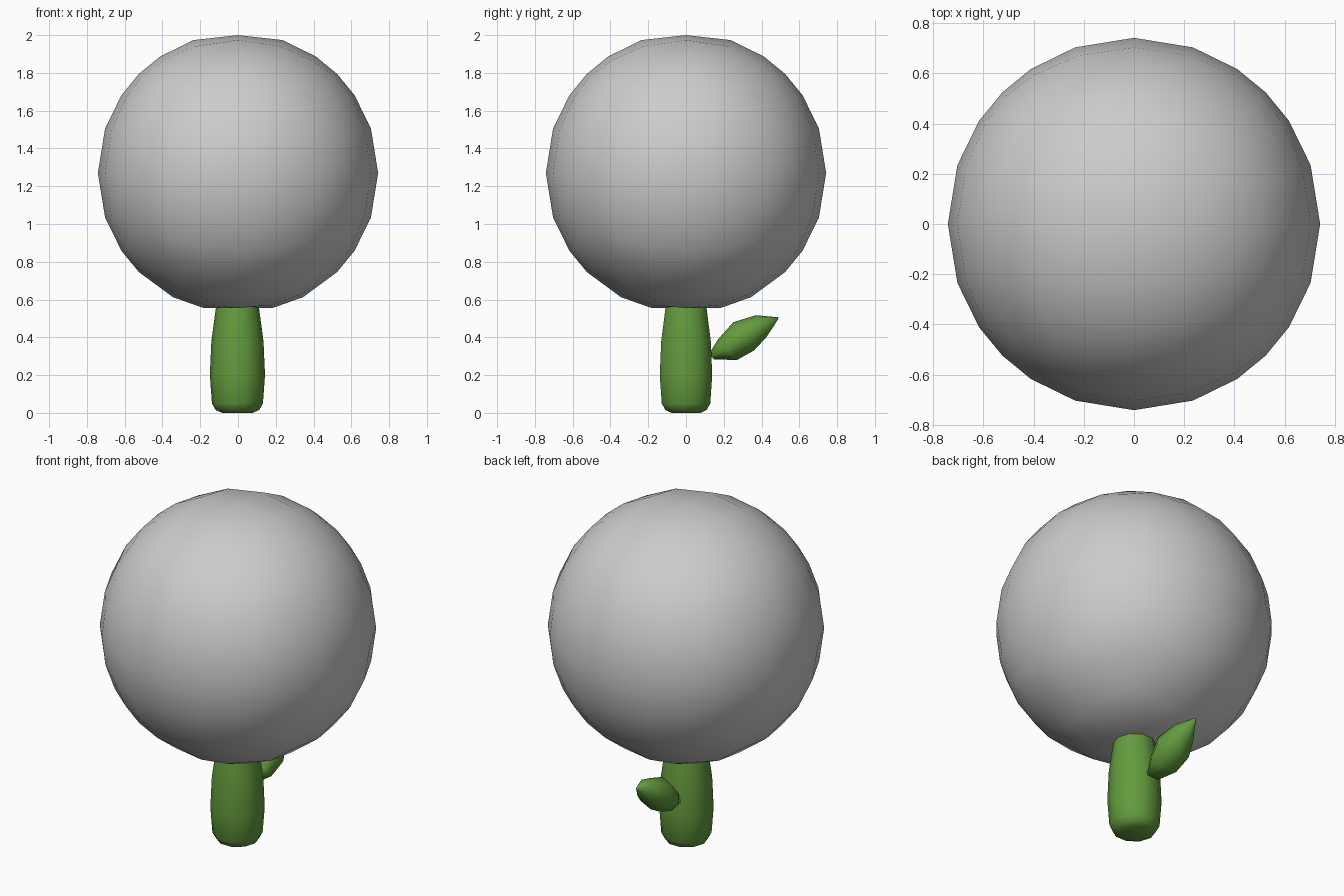
import bpy, bmesh, math
from mathutils import Vector

if "Cube" in bpy.data.objects:
    bpy.data.objects.remove(bpy.data.objects["Cube"])


def material(name, rgb):
    m = bpy.data.materials.new(name)
    m.diffuse_color = (*rgb, 1)
    m.use_nodes = True
    m.node_tree.nodes["Principled BSDF"].inputs["Base Color"].default_value = m.diffuse_color
    return m


GREY = material("light grey", (0.60, 0.60, 0.60))
GREEN = material("leaf green", (0.127, 0.328, 0.048))


def finish(bm, name, mat):
    bmesh.ops.recalc_face_normals(bm, faces=bm.faces[:])
    for f in bm.faces:
        f.smooth = True
    me = bpy.data.meshes.new(name)
    bm.to_mesh(me)
    bm.free()
    me.materials.append(mat)
    ob = bpy.data.objects.new(name, me)
    bpy.context.collection.objects.link(ob)
    return ob


def loft(name, rings, sides, mat):
    """Skin rings given as (centre, half axis u, half axis v)."""
    bm = bmesh.new()
    loops = []
    for c, u, v in rings:
        angles = [2 * math.pi * i / sides for i in range(sides)]
        loops.append([bm.verts.new(Vector(c) + Vector(u) * math.cos(a)
                                   + Vector(v) * math.sin(a)) for a in angles])
    for a, b in zip(loops, loops[1:]):
        for i in range(sides):
            j = (i + 1) % sides
            bm.faces.new((a[i], a[j], b[j], b[i]))
    bm.faces.new(loops[0])
    bm.faces.new(loops[-1])
    return finish(bm, name, mat)


# Round head: cube sphere with a flattened underside
R, CZ = 0.742, 1.27
bm = bmesh.new()
bmesh.ops.create_cube(bm, size=2)
bmesh.ops.subdivide_edges(bm, edges=bm.edges[:], cuts=5, use_grid_fill=True)
for v in bm.verts:
    d = v.co.normalized()
    if v.co.z < -0.99:
        ring = round(max(abs(v.co.x), abs(v.co.y)) * 3)
        theta = math.acos(max(-1, min(1, -d.z))) * (1, 0.77, 0.82, 1)[ring]
        flat = Vector((d.x, d.y, 0))
        if flat.length > 1e-6:
            d = flat.normalized() * math.sin(theta)
            d.z = -math.cos(theta)
    v.co = d * R
    v.co.z = min(2.0, max(0.555, v.co.z + CZ))
finish(bm, "round_head", GREY)

# Stem: tapered round post running up into the head
profile = [(0.08, 0), (0.115, 0.015), (0.135, 0.05), (0.146, 0.2),
           (0.138, 0.38), (0.115, 0.55), (0.09, 0.66)]
loft("stem", [((-0.003, 0, z), (r, 0, 0), (0, r, 0)) for r, z in profile], 10, GREEN)

# Leaf: plump pointed bud on the back, rings set by upper and lower (y, z)
X = -0.02
sections = [((0.12, 0.31), (0.15, 0.283), 0.04), ((0.17, 0.39), (0.27, 0.28), 0.085),
            ((0.25, 0.48), (0.36, 0.33), 0.105), ((0.37, 0.517), (0.425, 0.40), 0.065),
            ((0.49, 0.506), (0.491, 0.50), 0.004)]
rings = []
for up, low, w in sections:
    a, b = Vector((X, *up)), Vector((X, *low))
    rings.append(((a + b) / 2, (w, 0, 0), (a - b) / 2))
loft("leaf", rings, 8, GREEN)
